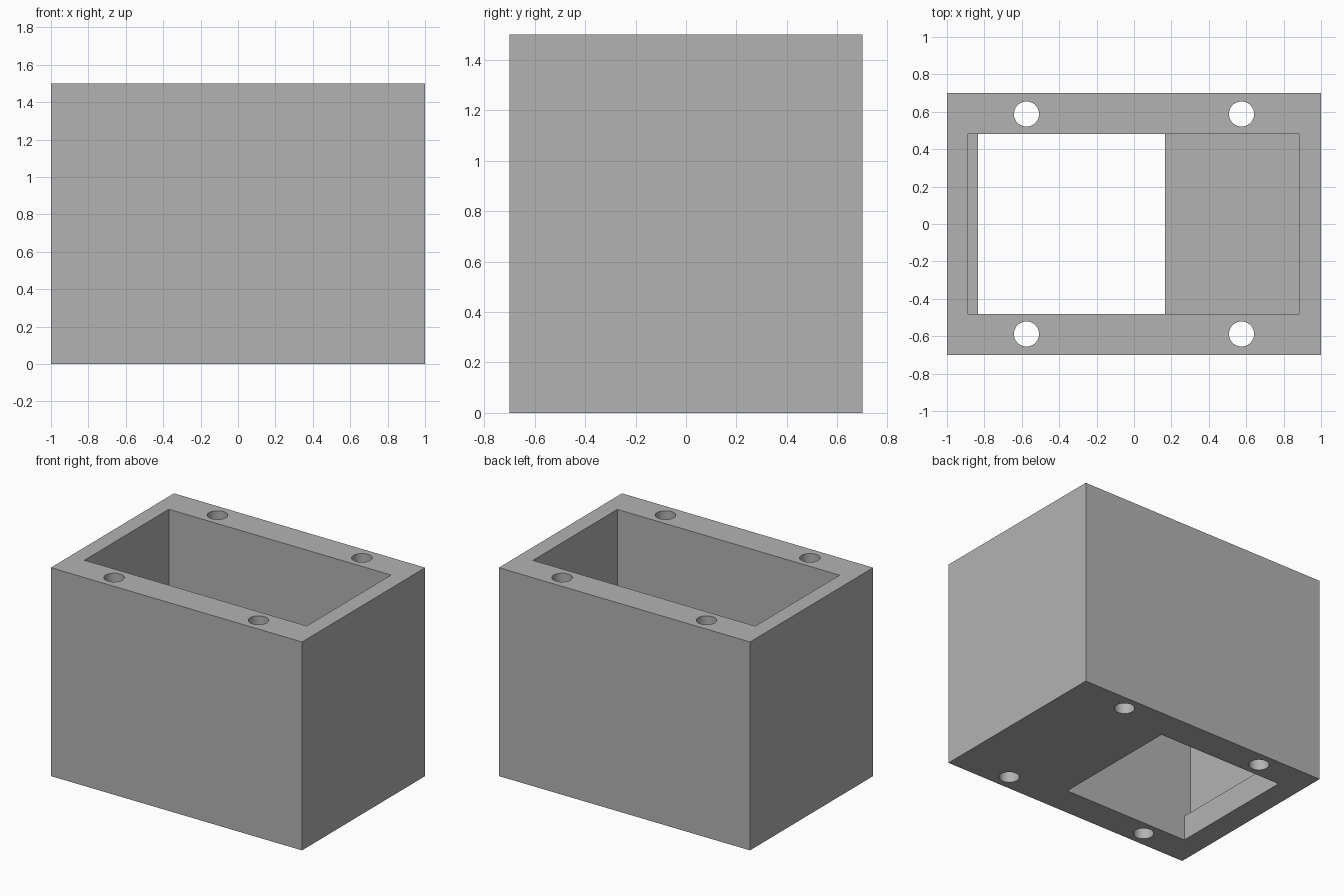
import bpy
import math

cube = bpy.data.objects.get("Cube")
if cube:
    bpy.data.objects.remove(cube, do_unlink=True)

# Single grey material
grey = bpy.data.materials.new("plain_grey")
grey.use_nodes = True
colour = (0.45, 0.45, 0.45, 1)
grey.diffuse_color = colour
grey.node_tree.nodes["Principled BSDF"].inputs["Base Color"].default_value = colour

WIDTH, DEPTH, HEIGHT = 2.0, 1.4, 1.5
FLOOR = 0.18
EXTRA = 0.2  # cutter overshoot


def box(name, x0, x1, y, z0, z1):
    bpy.ops.mesh.primitive_cube_add(size=1, location=((x0 + x1) / 2, 0, (z0 + z1) / 2))
    obj = bpy.context.object
    obj.name = name
    obj.scale = (x1 - x0, 2 * y, z1 - z0)
    bpy.ops.object.transform_apply(location=True, rotation=False, scale=True)
    obj.data.materials.append(grey)
    return obj


# Outer block
housing = box("housing", -WIDTH / 2, WIDTH / 2, DEPTH / 2, 0, HEIGHT)

# Deep pocket from the top, and the offset opening through the floor
cutters = [
    box("pocket_cutter", -0.887, 0.883, 0.48, FLOOR, HEIGHT + EXTRA),
    box("floor_opening_cutter", -0.833, 0.167, 0.48, -EXTRA, FLOOR + EXTRA),
]

# Four vertical screw holes through the long walls
for x in (-0.575, 0.575):
    for y in (-0.588, 0.588):
        bpy.ops.mesh.primitive_cylinder_add(
            vertices=48, radius=0.067, depth=HEIGHT + 2 * EXTRA, location=(x, y, HEIGHT / 2))
        hole = bpy.context.object
        hole.name = "screw_hole_cutter"
        hole.data.materials.append(grey)
        cutters.append(hole)

# Cut everything out of the block, then discard the cutters
bpy.context.view_layer.objects.active = housing
for cutter in cutters:
    cutter.hide_render = True
    mod = housing.modifiers.new("cut", 'BOOLEAN')
    mod.operation = 'DIFFERENCE'
    mod.solver = 'EXACT'
    mod.object = cutter
    bpy.ops.object.modifier_apply(modifier=mod.name)
    bpy.data.objects.remove(cutter, do_unlink=True)

# Round hole walls, crisp block edges
bpy.ops.object.select_all(action='DESELECT')
housing.select_set(True)
bpy.ops.object.shade_smooth_by_angle(angle=math.radians(30))
